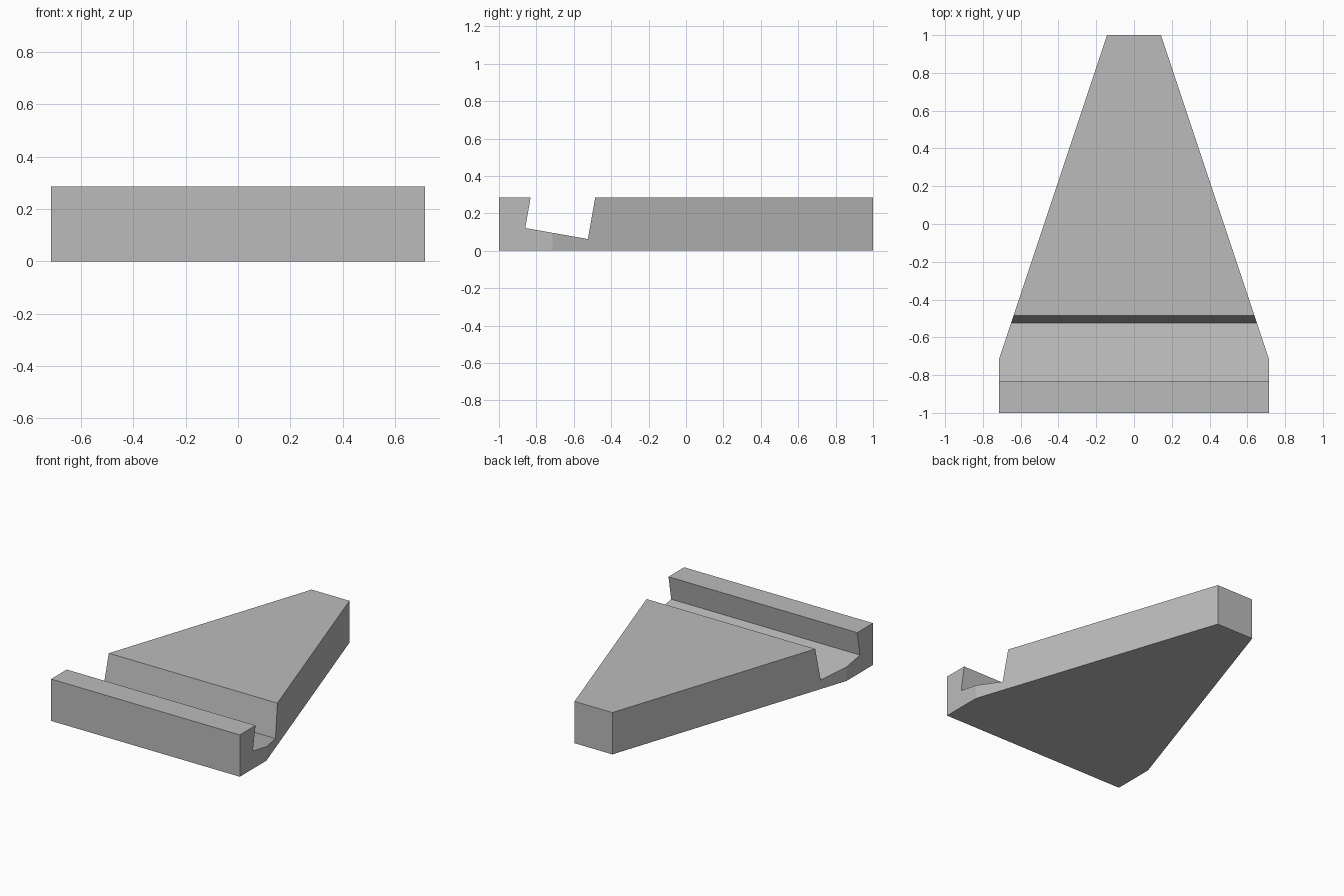
import bpy
import bmesh
from math import radians
from mathutils import Matrix, Vector

if "Cube" in bpy.data.objects:
    bpy.data.objects.remove(bpy.data.objects["Cube"], do_unlink=True)

HEIGHT = 0.286


def grey_material():
    mat = bpy.data.materials.new("plain grey")
    mat.use_nodes = True
    colour = (0.5, 0.5, 0.5, 1)
    mat.diffuse_color = colour
    mat.node_tree.nodes["Principled BSDF"].inputs["Base Color"].default_value = colour
    return mat


def add_object(name, bm):
    bmesh.ops.recalc_face_normals(bm, faces=bm.faces)
    mesh = bpy.data.meshes.new(name)
    bm.to_mesh(mesh)
    bm.free()
    obj = bpy.data.objects.new(name, mesh)
    bpy.context.collection.objects.link(obj)
    return obj


# Tapered block: mirrored outline, extruded upwards
half = [(0.714, -1), (0.714, -0.714), (0.143, 1)]
outline = half + [(-x, y) for x, y in reversed(half)]
bm = bmesh.new()
base = bm.faces.new([bm.verts.new((x, y, 0)) for x, y in outline])
bm.faces.ensure_lookup_table()
extruded = bmesh.ops.extrude_face_region(bm, geom=[base], use_keep_orig=True)
top = [v for v in extruded["geom"] if isinstance(v, bmesh.types.BMVert)]
bmesh.ops.translate(bm, verts=top, vec=(0, 0, HEIGHT))
block = add_object("tapered_block", bm)
block.data.materials.append(grey_material())

# Slot cutter: a box standing on its base centre, tilted backwards
bm = bmesh.new()
bmesh.ops.create_cube(bm, size=1)
tilt = (Matrix.Translation((0, -0.692, 0.092))
        @ Matrix.Rotation(radians(-10), 4, "X")
        @ Matrix.Translation((0, 0, 0.2))
        @ Matrix.Diagonal((2, 0.34, 0.4, 1)))
bm.transform(tilt)
cutter = add_object("slot_cutter", bm)
cutter.hide_render = True

# Cut the slot across the full width
cut = block.modifiers.new("slot", "BOOLEAN")
cut.operation = "DIFFERENCE"
cut.solver = "EXACT"
cut.object = cutter
bpy.context.view_layer.objects.active = block
block.select_set(True)
bpy.ops.object.modifier_apply(modifier=cut.name)
bpy.data.objects.remove(cutter, do_unlink=True)
